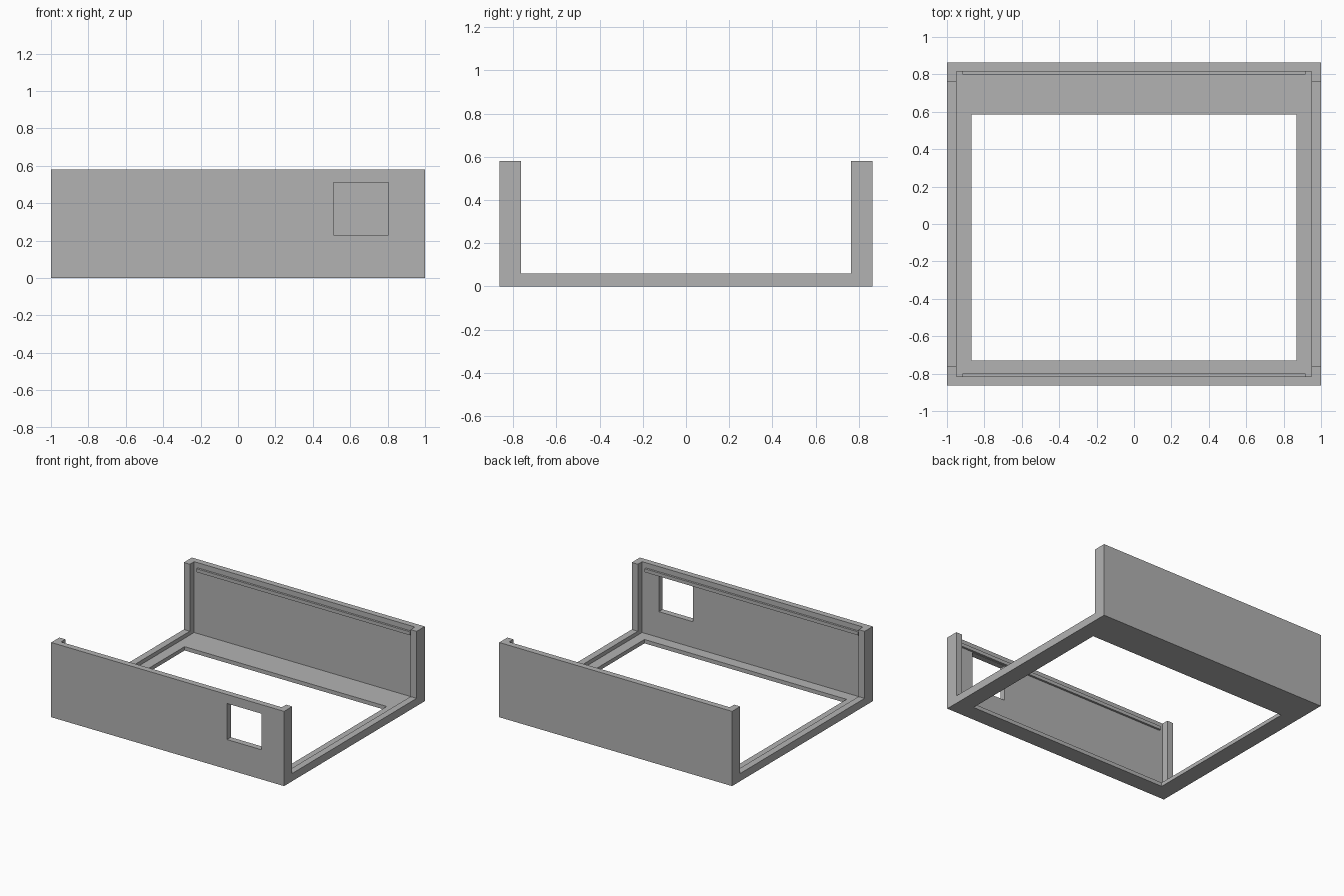
import bpy

default = bpy.data.objects.get("Cube")
if default:
    bpy.data.objects.remove(default, do_unlink=True)

grey = bpy.data.materials.new("plain grey")
grey.use_nodes = True
colour = (0.448, 0.448, 0.448, 1)
grey.diffuse_color = colour
grey.node_tree.nodes["Principled BSDF"].inputs["Base Color"].default_value = colour


def box(name, x, y, z):
    """Axis-aligned box from (min, max) ranges."""
    bpy.ops.mesh.primitive_cube_add(size=1)
    ob = bpy.context.object
    ob.name = name
    for v in ob.data.vertices:
        v.co = [r[0] + (c + 0.5) * (r[1] - r[0]) for c, r in zip(v.co, (x, y, z))]
    ob.data.materials.append(grey)
    return ob


def cut(body, name, x, y, z):
    """Subtract a box from the body."""
    cutter = box(name, x, y, z)
    cutter.hide_render = True
    mod = body.modifiers.new(name, 'BOOLEAN')
    mod.operation = 'DIFFERENCE'
    mod.solver = 'EXACT'
    mod.object = cutter
    bpy.context.view_layer.objects.active = body
    bpy.ops.object.modifier_apply(modifier=mod.name)
    bpy.data.objects.remove(cutter, do_unlink=True)


DEPTH, HEIGHT = 0.863, 0.58
INNER_X, INNER_Y = 0.948, 0.816

# Enclosure shell: hollow tray with low side rails and corner returns
shell = box("enclosure_shell", (-1, 1), (-DEPTH, DEPTH), (0, HEIGHT))
cut(shell, "cavity", (-INNER_X, INNER_X), (-INNER_Y, INNER_Y), (0.03, 1))
cut(shell, "side_gap", (-1.5, 1.5), (-0.763, 0.763), (0.06, 1))
cut(shell, "floor_opening", (-0.868, 0.868), (-0.73, 0.585), (-0.5, 0.5))
cut(shell, "front_window", (0.51, 0.805), (-1, -0.7), (0.23, 0.51))

# Snap ribs along the inside of the front and back walls
for name, side in (("front_rib", -1), ("back_rib", 1)):
    y = sorted((side * 0.8, side * (INNER_Y + 0.01)))
    box(name, (-0.918, 0.916), y, (0.513, 0.54))
